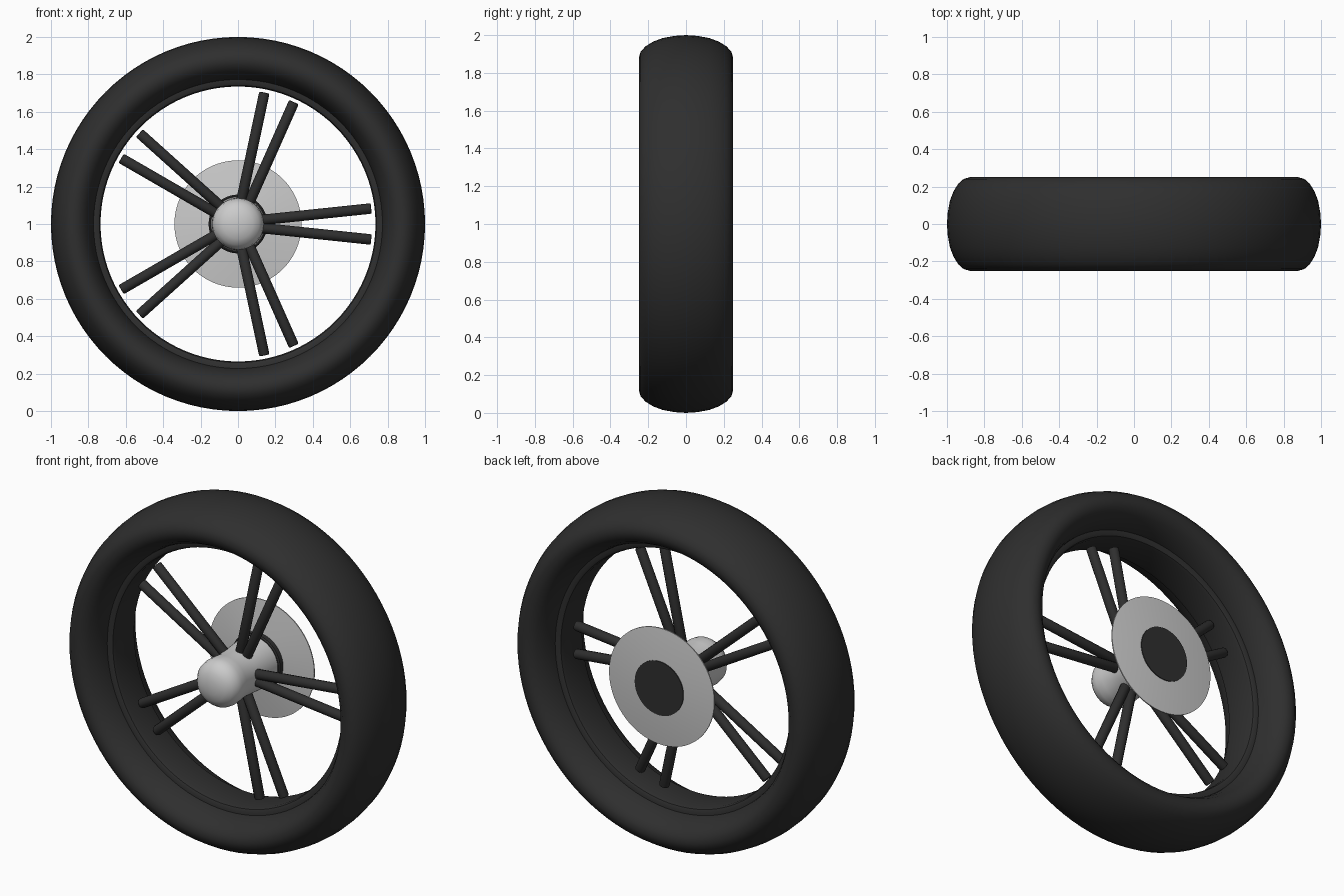
import bpy, bmesh, math
from mathutils import Matrix, Vector

if "Cube" in bpy.data.objects:
    bpy.data.objects.remove(bpy.data.objects["Cube"])

CENTRE = Vector((0, 0, 1))


def material(name, value):
    m = bpy.data.materials.new(name)
    m.diffuse_color = (value, value, value, 1)
    m.use_nodes = True
    m.node_tree.nodes["Principled BSDF"].inputs["Base Color"].default_value = m.diffuse_color
    return m


BLACK = material("black rubber", 0.028)
GREY = material("light grey metal", 0.6)


def finish(bm, name, mat, angle=35):
    bmesh.ops.remove_doubles(bm, verts=bm.verts, dist=1e-5)
    bmesh.ops.recalc_face_normals(bm, faces=bm.faces)
    me = bpy.data.meshes.new(name)
    bm.to_mesh(me)
    bm.free()
    me.materials.append(mat)
    ob = bpy.data.objects.new(name, me)
    bpy.context.collection.objects.link(ob)
    bpy.ops.object.select_all(action='DESELECT')
    ob.select_set(True)
    bpy.context.view_layer.objects.active = ob
    bpy.ops.object.shade_smooth_by_angle(angle=math.radians(angle))
    return ob


def lathe(name, profile, mat, closed=False, steps=96):
    """Spin (radius, y) points around the axle."""
    bm = bmesh.new()
    verts = [bm.verts.new((r, y, 1)) for r, y in profile]
    edges = [bm.edges.new(p) for p in zip(verts, verts[1:])]
    if closed:
        edges.append(bm.edges.new((verts[-1], verts[0])))
    bmesh.ops.spin(bm, geom=verts + edges, cent=CENTRE, axis=(0, 1, 0),
                   angle=math.tau, steps=steps, use_merge=False)
    return finish(bm, name, mat)


# Tyre: mirrored half profile, from crown to bead
half = [(1, 0), (.996, .06), (.984, .125), (.965, .175), (.94, .215),
        (.912, .24), (.88, .25), (.845, .241), (.815, .215), (.79, .17),
        (.777, .13), (.77, .09)]
lathe("tyre", half + [(r, -y) for r, y in half[:0:-1]], BLACK, closed=True)

# Rim band inside the tyre
band = [(.78, .105), (.755, .105), (.741, .098), (.735, .08)]
lathe("rim", band + [(r, -y) for r, y in reversed(band)], BLACK, closed=True)

# Hub with a rounded nose and slight waist
lathe("hub", [(0, -.25), (.04, -.247), (.08, -.237), (.112, -.217),
              (.132, -.188), (.138, -.155), (.135, -.11), (.13, -.06),
              (.133, 0), (.14, .08), (.146, .18), (0, .18)], GREY, steps=64)

# Brake disc and the dark axle cap running through it
lathe("disc", [(0, .18), (.15, .192), (.34, .219), (.34, .225),
               (.15, .246), (0, .246)], GREY)
lathe("axle_cap", [(0, .16), (.15, .16), (.157, .166), (.157, .25), (0, .25)],
      BLACK, steps=64)

# Five pairs of splayed spokes
for i in range(5):
    turn = Matrix.Rotation(-i * math.tau / 5, 4, 'Y')
    for side in (-1, 1):
        a = turn @ Vector((.11, 0, side * .02))
        b = turn @ Vector((.712, 0, side * .083))
        d = b - a
        bm = bmesh.new()
        bmesh.ops.create_cone(bm, cap_ends=True, segments=12, radius1=.028,
                              radius2=.028, depth=d.length)
        caps = [e for e in bm.edges if abs(e.verts[0].co.z - e.verts[1].co.z) < 1e-4]
        bmesh.ops.bevel(bm, geom=caps, offset=.007, segments=2, affect='EDGES', profile=.5)
        bm.transform(Matrix.Translation(CENTRE + (a + b) / 2)
                     @ d.to_track_quat('Z', 'Y').to_matrix().to_4x4())
        finish(bm, f"spoke_{i + 1}_{'a' if side < 0 else 'b'}", BLACK)
